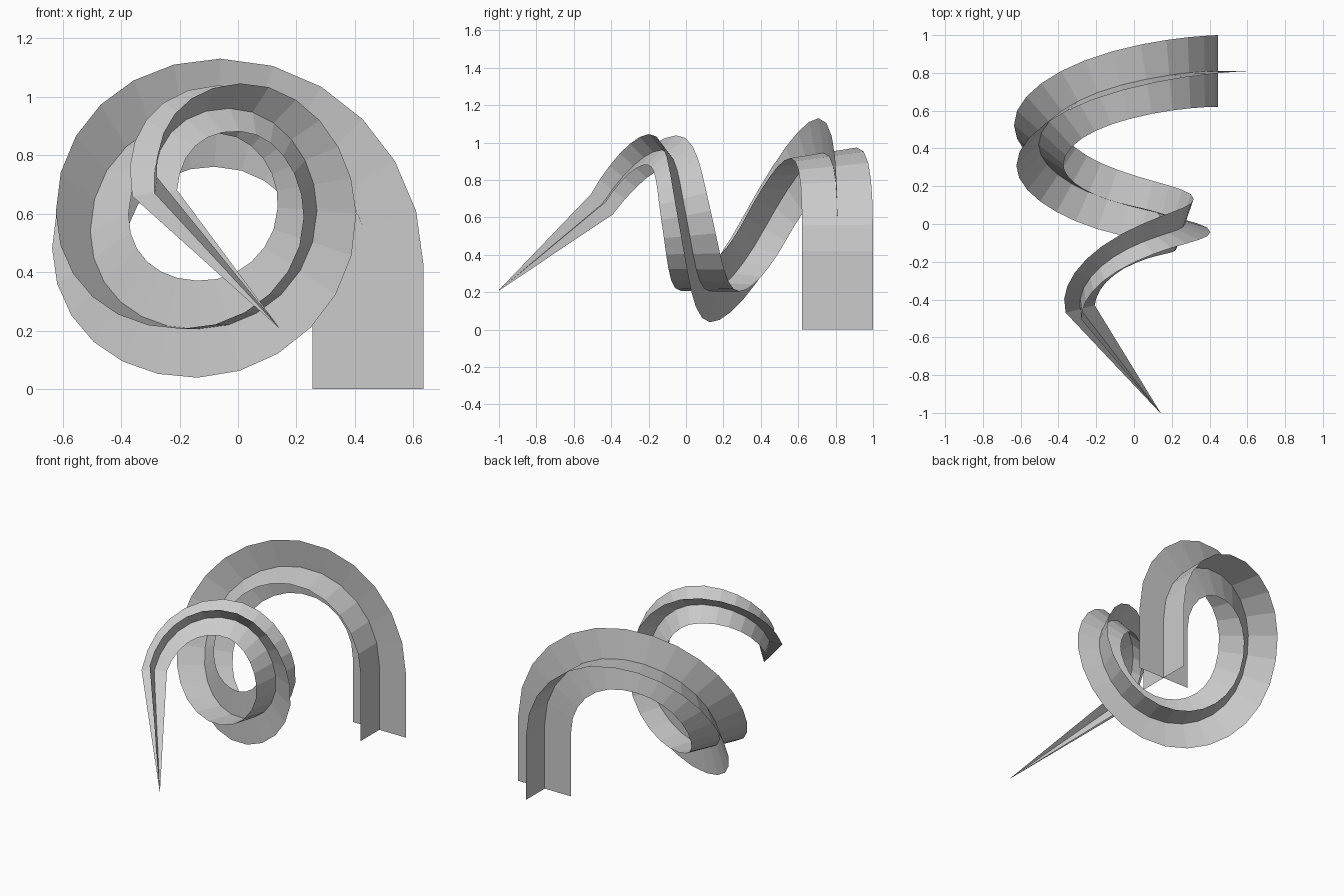
import bpy
from mathutils import Vector
from mathutils.geometry import interpolate_bezier

if "Cube" in bpy.data.objects:
    bpy.data.objects.remove(bpy.data.objects["Cube"])

# Spiral centre line: position, direction of travel, blade half width
knots = [
    ((0.445, 0.81, 0.42), (0, 0, 1), 0.19),
    ((-0.07, 0.735, 0.945), (-1, -0.27, 0), 0.187),
    ((-0.505, 0.42, 0.54), (0, -0.55, -1), 0.176),
    ((-0.14, 0.13, 0.205), (1, -0.33, 0), 0.166),
    ((0.27, 0.0, 0.61), (0, -0.2, 1), 0.142),
    ((-0.03, -0.13, 0.96), (-1, -0.5, 0), 0.116),
    ((-0.285, -0.45, 0.67), (0.1, -0.6, -0.9), 0.08),
]
STEPS = 6

path = [(Vector((0.445, 0.81, 0)), 0.19)]
for (a, da, wa), (b, db, wb) in zip(knots, knots[1:]):
    a, b = Vector(a), Vector(b)
    h = 0.39 * (b - a).length
    pts = interpolate_bezier(a, a + Vector(da).normalized() * h,
                             b - Vector(db).normalized() * h, b, STEPS + 1)
    path += [(p, wa + (wb - wa) * i / STEPS) for i, p in enumerate(pts[:-1])]
path += [(Vector(knots[-1][0]), knots[-1][2]), (Vector((0.14, -1, 0.21)), 0.001)]


def sweep_blade(name, side):
    """Flat ribbon carried along the path without added twist."""
    verts, faces = [], []
    old = Vector((0, 0, 1))
    for i, (p, w) in enumerate(path):
        before = path[max(i - 1, 0)][0]
        after = path[min(i + 1, len(path) - 1)][0]
        t = ((after - p).normalized() + (p - before).normalized()).normalized()
        if i < 2:
            t = Vector((0, 0, 1))
        side = old.rotation_difference(t) @ side
        old = t
        verts += [p - side * w, p + side * w]
        if i:
            k = 2 * i
            faces.append((k - 2, k - 1, k + 1, k))
    mesh = bpy.data.meshes.new(name)
    mesh.from_pydata(verts, [], faces)
    bpy.context.collection.objects.link(bpy.data.objects.new(name, mesh))


# Two crossed blades form the tapering spiral
sweep_blade("wide_blade", Vector((1, 0, 0)))
sweep_blade("cross_blade", Vector((0, 1, 0)))
